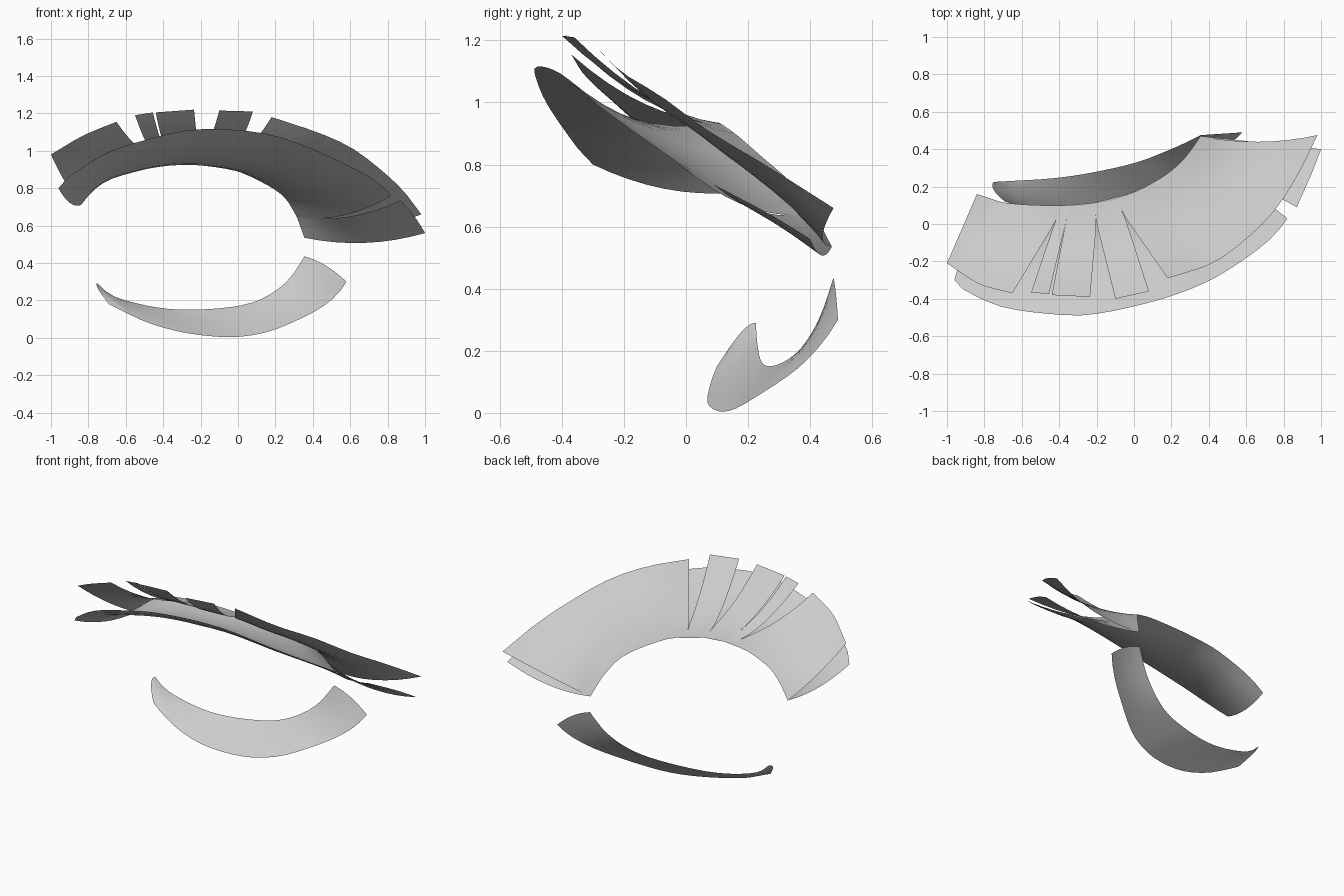
import bpy, bmesh
from mathutils import Vector

if "Cube" in bpy.data.objects:
    bpy.data.objects.remove(bpy.data.objects["Cube"])


def V(*pts):
    return [Vector(p) for p in pts]


def sub(line, x0, x1):
    """Part of an x-ordered polyline between two x positions."""
    def at(x):
        for a, b in zip(line, line[1:]):
            if x <= b.x:
                return a.lerp(b, max(0, (x - a.x) / (b.x - a.x)))
        return line[-1].copy()
    return [at(x0)] + [p for p in line if x0 + .01 < p.x < x1 - .01] + [at(x1)]


def smooth(line, k=5):
    """Catmull-Rom refinement."""
    if len(line) < 3:
        return line
    ext = [2 * line[0] - line[1]] + line + [2 * line[-1] - line[-2]]
    out = []
    for i in range(1, len(ext) - 2):
        a, b, c, d = ext[i - 1:i + 3]
        for j in range(k):
            t = j / k
            out.append(.5 * (2 * b + (c - a) * t + (2 * a - 5 * b + 4 * c - d) * t * t
                             + (3 * b - a - 3 * c + d) * t ** 3))
    return out + [line[-1]]


def resample(line, n):
    line = smooth(line)
    d = [0]
    for a, b in zip(line, line[1:]):
        d.append(d[-1] + (b - a).length)
    res, k = [], 0
    for i in range(n + 1):
        s = d[-1] * i / n
        while k < len(d) - 2 and d[k + 1] < s:
            k += 1
        res.append(line[k].lerp(line[k + 1], (s - d[k]) / (d[k + 1] - d[k])))
    return res


def sheet(name, inner, outer, n, sags, up=True, left=None, right=None, f=.22, rows=8):
    """Thin sheet from inner to outer edge. left/right: where a slit closes."""
    a, b = resample(inner, n), resample(outer, n)
    dl = (left - b[0]) if left else Vector()
    dr = (right - b[-1]) if right else Vector()
    bm = bmesh.new()
    grid = []
    for i in range(n + 1):
        u = i / n
        shift = dl * (1 - u) + dr * u
        s = u * (len(sags) - 1)
        k = min(int(s), len(sags) - 2)
        sag = Vector(sags[k]).lerp(Vector(sags[k + 1]), s - k)
        row = []
        for j in range(rows + 1):
            t = j / rows
            p = a[i].lerp(b[i] + shift, t) - shift * max(0, (t - f) / (1 - f))
            row.append(bm.verts.new(p + sag * 4 * t * (1 - t)))
        grid.append(row)
    for i in range(n):
        for j in range(rows):
            bm.faces.new((grid[i][j], grid[i][j + 1], grid[i + 1][j + 1], grid[i + 1][j]))
    bm.normal_update()
    if (sum(fc.normal.z * fc.calc_area() for fc in bm.faces) > 0) != up:
        bmesh.ops.reverse_faces(bm, faces=bm.faces[:])
    for fc in bm.faces:
        fc.smooth = True
    me = bpy.data.meshes.new(name)
    bm.to_mesh(me)
    bm.free()
    ob = bpy.data.objects.new(name, me)
    bpy.context.collection.objects.link(ob)
    return ob


# Shared upper lid rim
rim = V((-.84, .16, .71), (-.78, .14, .78), (-.7, .115, .845), (-.6, .105, .89),
        (-.5, .1, .92), (-.35, .1, .935), (-.2, .115, .93), (0, .17, .89),
        (.15, .25, .82), (.25, .33, .75), (.315, .41, .645), (.355, .47, .535))

# Upper lash, front layer and its corner flap
front_edge = V((-.96, -.3, .8), (-.93, -.34, .84), (-.7, -.445, .99), (-.37, -.487, 1.09),
               (-.2, -.48, 1.115), (0, -.44, 1.11), (.2, -.385, 1.08), (.42, -.295, 1.0),
               (.63, -.16, .9), (.75, -.06, .83), (.82, .03, .76))
slit = Vector((.845, .06, .748))
sheet("upper_lash_front", sub(rim, -.84, .315), front_edge, 24,
      [(0, 0, -.033), (0, 0, -.07), (0, 0, -.075), (0, 0, -.065), (0, 0, -.045)], right=slit)
sheet("upper_lash_corner_flap", sub(rim, .315, .355),
      V((.87, .09, .735), (.95, .27, .64), (1, .4, .56)), 5,
      [(0, 0, -.045), (0, 0, -.04)], left=slit)

# Upper lash, back layer split into strands: rim x range and outer edge
strands = [
    (-.84, -.38, V((-1, -.21, .98), (-.83, -.32, 1.08), (-.65, -.37, 1.155)), 8),
    (-.38, -.345, V((-.55, -.365, 1.19), (-.455, -.375, 1.205)), 2),
    (-.345, -.21, V((-.44, -.38, 1.205), (-.235, -.39, 1.22)), 3),
    (-.21, -.1, V((-.1, -.4, 1.215), (.08, -.36, 1.21)), 3),
    (-.1, .355, V((.18, -.29, 1.18), (.42, -.21, 1.1), (.6, -.08, 1.02), (.75, .07, .91),
                  (.88, .27, .79), (.98, .475, .66)), 12),
]
for i, (x0, x1, edge, n) in enumerate(strands):
    left = (strands[i - 1][2][-1] + edge[0]) / 2 if i else None
    right = (strands[i + 1][2][0] + edge[-1]) / 2 if i < 4 else None
    end = (0, -.033, -.03) if i == 4 else (0, 0, -.05)
    sheet(f"upper_lash_strand_{i + 1}", sub(rim, x0, x1), edge, n,
          [(0, 0, -.02 if i == 0 else -.05), end], left=left, right=right)

# Lower lash
sheet("lower_lash",
      V((-.75, .225, .29), (-.66, .23, .22), (-.45, .243, .165), (-.25, .27, .15),
        (0, .325, .17), (.15, .38, .22), (.27, .432, .31), (.355, .475, .435)),
      V((-.69, .12, .18), (-.62, .097, .145), (-.48, .075, .08), (-.3, .07, .03), (-.1, .105, .005),
        (.05, .15, .01), (.2, .215, .045), (.4, .35, .135), (.52, .435, .22), (.58, .49, .3)),
      22, [(-.03, .01, .03), (0, 0, .005), (0, 0, .0), (0, 0, .005), (0, 0, .02)], up=False)
